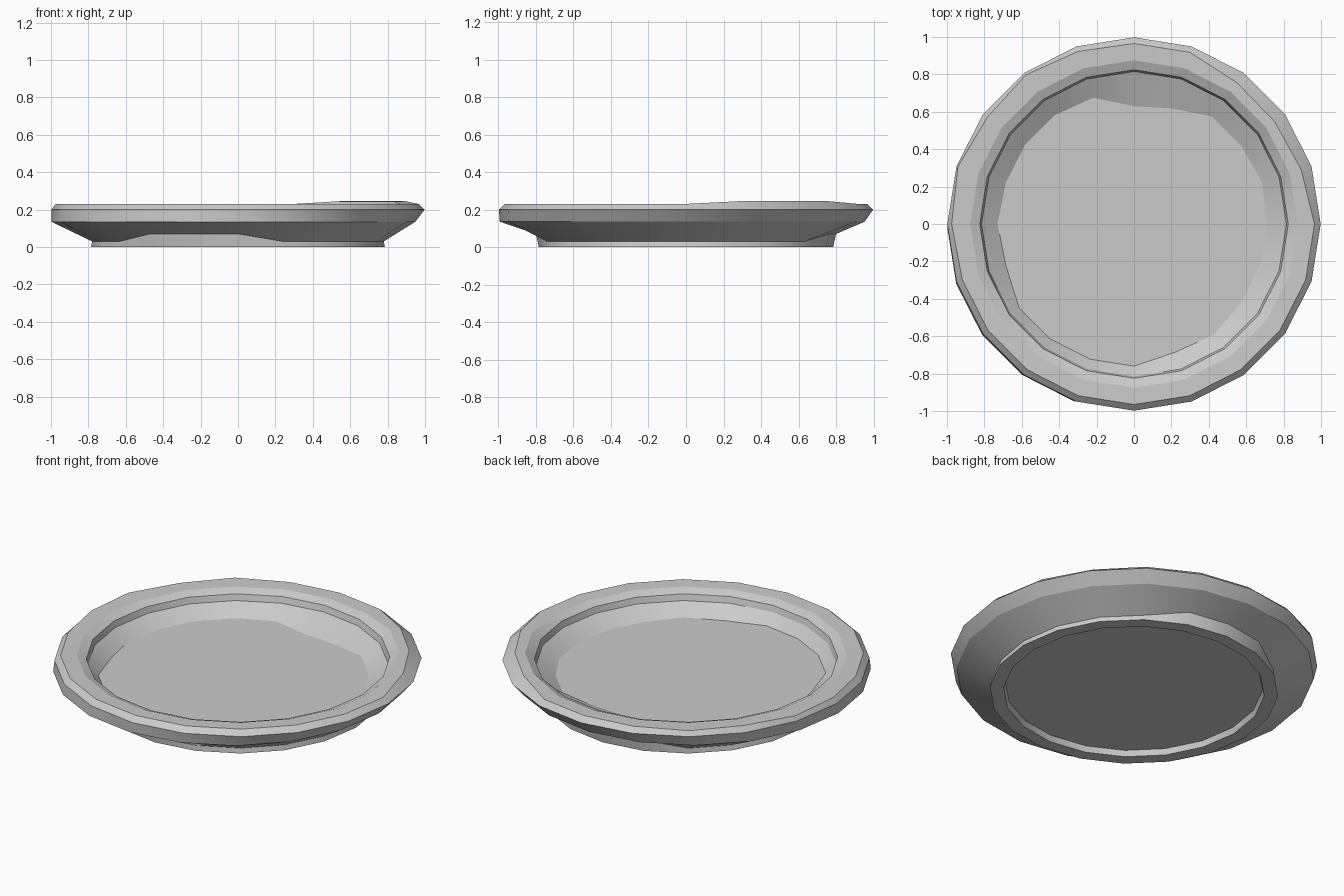
import bpy, bmesh
from math import cos, sin, tau

if "Cube" in bpy.data.objects:
    bpy.data.objects.remove(bpy.data.objects["Cube"])

N = 20
# hand-cut wobble of the dish floor edge and rim top, one radius per side
FLOOR_R = [.71, .72, .71, .71, .65, .63, .71, .72, .72, .72,
           .73, .72, .76, .76, .76, .76, .72, .73, .71, .71]
RIM_R = [.965, .94, .93, .935, .965, .965, .97, .985, .97, .99, .975] + [.965] * 9
# foot joint is taller at the front and at the back
FOOT_TOP = [.03, .03, .03, .03, .07, .07, .07, .03, .03, .03,
            .03, .03, .03, .07, .07, .07, .03, .03, .03, .03]
# rim is lifted slightly at the back right
LIFT = [0, .015, .015, .015, 0] + [0] * 15

bm = bmesh.new()


def ring(radius, z, dx=0, dy=0):
    """One 20-sided loop; radius and z may be per-side lists."""
    loop = []
    for i in range(N):
        r = radius[i] if isinstance(radius, list) else radius
        h = z[i] if isinstance(z, list) else z
        a = tau * i / N
        loop.append(bm.verts.new((r * cos(a) + dx, r * sin(a) + dy, h)))
    return loop


def lifted(z):
    return [z + d for d in LIFT]


# Profile loops from the underside, round the rim, to the dish floor
rings = [
    ring(.70, .034),                                # recessed underside disc
    ring(.71, 0),                                   # foot inner edge
    ring(.785, 0),                                  # foot outer edge
    ring([.78 + .5 * (h - .03) for h in FOOT_TOP], FOOT_TOP),  # foot joint
    ring(.973, .135, -.025, -.02),                  # lower rim edge
    ring(.998, .20),                                # widest edge
    ring(RIM_R, lifted(.23)),                       # rim top
    ring(.875, lifted(.228)),                       # rim inside
    ring(.825, .208),                               # inner lip
    ring(.815, .172),                               # step below the lip
    ring(FLOOR_R, .11),                             # floor edge
]
for a, b in zip(rings, rings[1:]):
    for i in range(N):
        j = (i + 1) % N
        bm.faces.new((a[i], a[j], b[j], b[i]))
bm.faces.new(rings[0][::-1])
bm.faces.new(rings[-1])
bmesh.ops.recalc_face_normals(bm, faces=bm.faces)

# Smooth round the plate, crisp between the profile bands
for f in bm.faces:
    f.smooth = True
for loop in rings:
    for i in range(N):
        bm.edges.get((loop[i], loop[(i + 1) % N])).smooth = False

mesh = bpy.data.meshes.new("plate")
bm.to_mesh(mesh)
bm.free()
plate = bpy.data.objects.new("plate", mesh)
bpy.context.collection.objects.link(plate)
